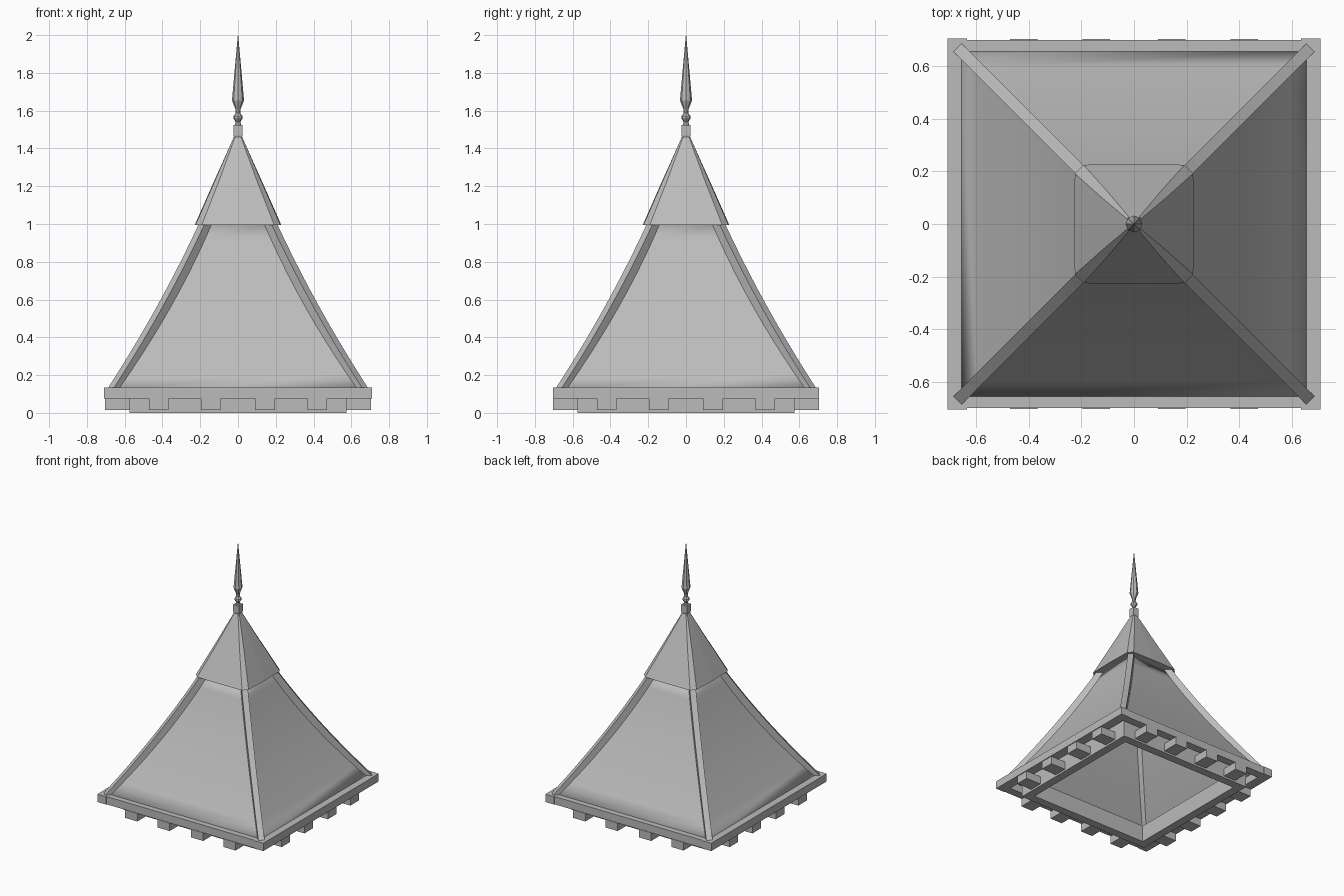
import bpy, bmesh, math
from mathutils import Matrix

cube = bpy.data.objects.get("Cube")
if cube:
    bpy.data.objects.remove(cube, do_unlink=True)

grey = bpy.data.materials.new("stone_grey")
grey.use_nodes = True
grey.diffuse_color = (0.5, 0.5, 0.5, 1)
grey.node_tree.nodes["Principled BSDF"].inputs["Base Color"].default_value = (0.5, 0.5, 0.5, 1)


def finish(bm, name):
    bmesh.ops.recalc_face_normals(bm, faces=bm.faces)
    mesh = bpy.data.meshes.new(name)
    bm.to_mesh(mesh)
    bm.free()
    mesh.materials.append(grey)
    obj = bpy.data.objects.new(name, mesh)
    bpy.context.collection.objects.link(obj)
    return obj


def loft(name, rings, caps=True, turn=0):
    """Skin a list of matching point rings."""
    bm = bmesh.new()
    loops = [[bm.verts.new(p) for p in ring] for ring in rings]
    n = len(loops[0])
    for a, b in zip(loops, loops[1:]):
        for i in range(n):
            j = (i + 1) % n
            bm.faces.new((a[i], a[j], b[j], b[i]))
    if caps:
        bm.faces.new(loops[0])
        bm.faces.new(loops[-1])
    bm.transform(Matrix.Rotation(turn, 4, "Z"))
    return finish(bm, name)


def rect(x0, x1, y0, y1, z):
    return [(x0, y0, z), (x1, y0, z), (x1, y1, z), (x0, y1, z)]


def box(name, x0, x1, y0, y1, z0, z1, turn=0):
    return loft(name, [rect(x0, x1, y0, y1, z) for z in (z0, z1)], turn=turn)


def square(w, z):
    return rect(-w, w, -w, w, z)


# Flared roof shell
EAVE, COLLAR, STEPS = 0.13, 1.0, 10


def half_width(t):
    return 0.66 - 0.49 * t - 0.12 * t * (1 - t)


levels = [(i / STEPS, EAVE + (COLLAR - EAVE) * i / STEPS) for i in range(STEPS + 1)]
roof = loft("roof_shell", [square(half_width(t), z) for t, z in levels], caps=False)
shell = roof.modifiers.new("thickness", "SOLIDIFY")
shell.thickness = 0.015
shell.offset = -1
for poly in roof.data.polygons:
    poly.use_smooth = True
roof.data.set_sharp_from_angle(angle=math.radians(30))

# Hip ribs along the four corners
root2 = math.sqrt(2)
rib_rings = []
for t, z in levels:
    w = half_width(t)
    out = 0.014 + 0.008 * t + 0.04 * t * (1 - t)
    rib_rings.append(rect((w - 0.025) * root2, (w + out) * root2, -0.022, 0.022, z))
for k in range(4):
    loft(f"hip_rib_{k + 1}", rib_rings, turn=math.pi / 4 + k * math.pi / 2)


# Upper cap with chamfered corners and slightly bowed sides
def cap_ring(w, cut, bow, z):
    ring = []
    for k in range(4):
        turn = Matrix.Rotation(k * math.pi / 2, 3, "Z")
        for p in ((w, cut - w, z), (w + bow, 0, z), (w, w - cut, z)):
            x, y = (turn @ Matrix.Translation(p).translation)[:2]
            ring.append((x, y, z))
    return ring


loft("upper_cap", [cap_ring(0.225, 0.033, 0.004, 0.995),
                   cap_ring(0.12, 0.022, 0.003, 1.235),
                   cap_ring(0.02, 0.006, 0, 1.465)])

# Finial post and turned spike
loft("finial_post", [square(0.018, 1.44), square(0.024, 1.47), square(0.024, 1.525)])
profile = [(0.018, 1.52), (0.012, 1.54), (0.025, 1.56), (0.025, 1.57), (0.012, 1.587),
           (0.014, 1.61), (0.032, 1.655), (0.001, 2.0)]
loft("finial_spike", [[(r * math.cos(a * math.pi / 4), r * math.sin(a * math.pi / 4), z)
                       for a in range(8)] for r, z in profile])

# Eave frame, inner wall plate and projecting brackets
for s, side in ((1, "left"), (-1, "right")):
    xs = sorted((s * 0.635, s * 0.71))
    box(f"eave_beam_{side}", *xs, -0.705, 0.705, 0.075, 0.135)
for s, side in ((1, "back"), (-1, "front")):
    ys = sorted((s * 0.635, s * 0.70))
    box(f"eave_beam_{side}", -0.635, 0.635, *ys, 0.075, 0.135)

for k in range(4):
    turn = k * math.pi / 2
    box(f"wall_plate_{k + 1}", 0.51, 0.575, -0.575, 0.51, 0.005, 0.13, turn)
    for i, y in enumerate((-0.42, -0.143, 0.143, 0.42)):
        box(f"bracket_{k + 1}_{i + 1}", 0.56, 0.704, y - 0.052, y + 0.052, 0.015, 0.077, turn)

# Rest the lowest parts on the ground
for obj in bpy.data.objects:
    if obj.name.startswith("wall_plate"):
        for v in obj.data.vertices:
            if v.co.z < 0.01:
                v.co.z = 0
